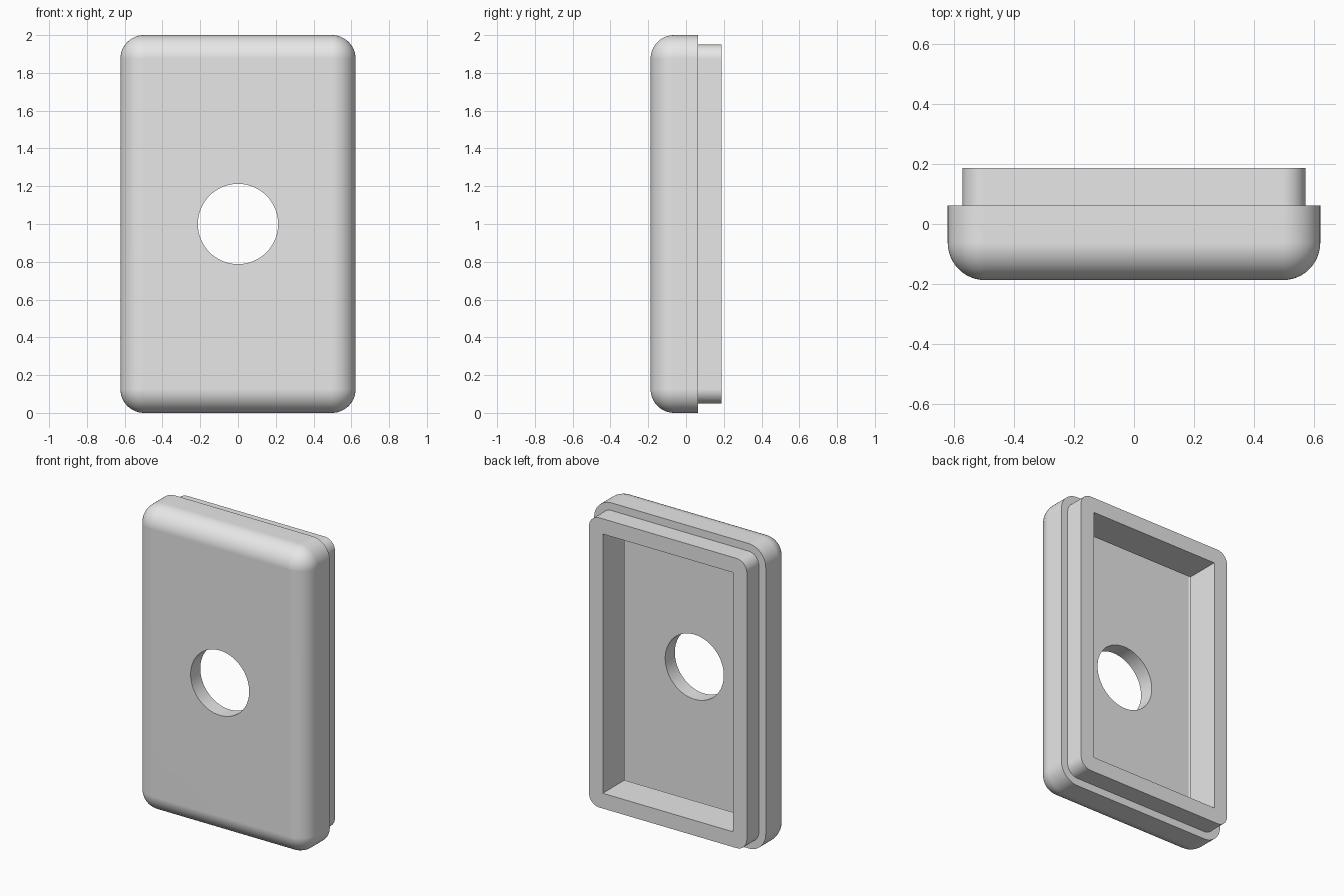
import bpy, bmesh
from math import sin, cos, pi, radians

if "Cube" in bpy.data.objects:
    bpy.data.objects.remove(bpy.data.objects["Cube"])

HALF_W, HALF_H = 0.6225, 1.0     # outer half sizes of the plate
FRONT, STEP, BACK = -0.1875, 0.0625, 0.1875
ROUND, WALL, LIP = 0.125, 0.1, 0.05
CORNER_STEPS = 12

grey = bpy.data.materials.new("light grey")
grey.use_nodes = True
colour = (0.8, 0.8, 0.8, 1)
grey.diffuse_color = colour
grey.node_tree.nodes["Principled BSDF"].inputs["Base Color"].default_value = colour


def ring(bm, inset, radius, y):
    """Rounded rectangle, inset from the outer outline, at depth y."""
    w, h = HALF_W - inset - radius, HALF_H - inset - radius
    verts = []
    for quarter, (sx, sz) in enumerate([(1, 1), (-1, 1), (-1, -1), (1, -1)]):
        for i in range(CORNER_STEPS + 1):
            a = (quarter + i / CORNER_STEPS) * pi / 2
            verts.append(bm.verts.new((sx * w + radius * cos(a), y,
                                       1 + sz * h + radius * sin(a))))
    return verts


def fillet(inset, radius, y):
    """Ring settings for a rounded edge that grows from the plane y."""
    angles = [i / CORNER_STEPS * pi / 2 for i in range(CORNER_STEPS + 1)]
    return [(inset + radius * (1 - sin(a)), radius * sin(a),
             y + radius * (1 - cos(a))) for a in angles]


# Shell and lip as one closed loft: front, step, lip, recess, inner floor
lip_end = STEP - WALL
sections = fillet(0, ROUND, FRONT)
sections += [(0, ROUND, STEP), (LIP, ROUND - LIP, STEP), (LIP, ROUND - LIP, BACK),
             (LIP + WALL, 0, BACK), (LIP + WALL, 0, lip_end),
             (WALL, ROUND - WALL, lip_end)]
sections += reversed(fillet(WALL, ROUND - WALL, FRONT + WALL))

bm = bmesh.new()
rings = [ring(bm, *s) for s in sections]
for a, b in zip(rings, rings[1:]):
    for i in range(len(a)):
        j = (i + 1) % len(a)
        bm.faces.new((a[i], a[j], b[j], b[i]))
bm.faces.new(rings[0])
bm.faces.new(rings[-1])
bmesh.ops.remove_doubles(bm, verts=bm.verts, dist=0.0001)
bmesh.ops.recalc_face_normals(bm, faces=bm.faces)
mesh = bpy.data.meshes.new("cover_plate")
bm.to_mesh(mesh)
bm.free()
mesh.materials.append(grey)
plate = bpy.data.objects.new("cover_plate", mesh)
bpy.context.collection.objects.link(plate)

# Round centre hole
bpy.ops.mesh.primitive_cylinder_add(vertices=64, radius=0.2125, depth=1,
                                    location=(0, 0, 1), rotation=(pi / 2, 0, 0))
cutter = bpy.context.object
cutter.name = "hole_cutter"
cutter.hide_render = True
cutter.data.materials.append(grey)

cut = plate.modifiers.new("centre_hole", 'BOOLEAN')
cut.operation = 'DIFFERENCE'
cut.solver = 'EXACT'
cut.object = cutter

bpy.ops.object.select_all(action='DESELECT')
plate.select_set(True)
bpy.context.view_layer.objects.active = plate
bpy.ops.object.modifier_apply(modifier=cut.name)
bpy.data.objects.remove(cutter)

# Smooth rounded edges, flat broad faces
bpy.ops.object.shade_smooth_by_angle(angle=radians(30))
weighted = plate.modifiers.new("even_shading", 'WEIGHTED_NORMAL')
weighted.keep_sharp = True
